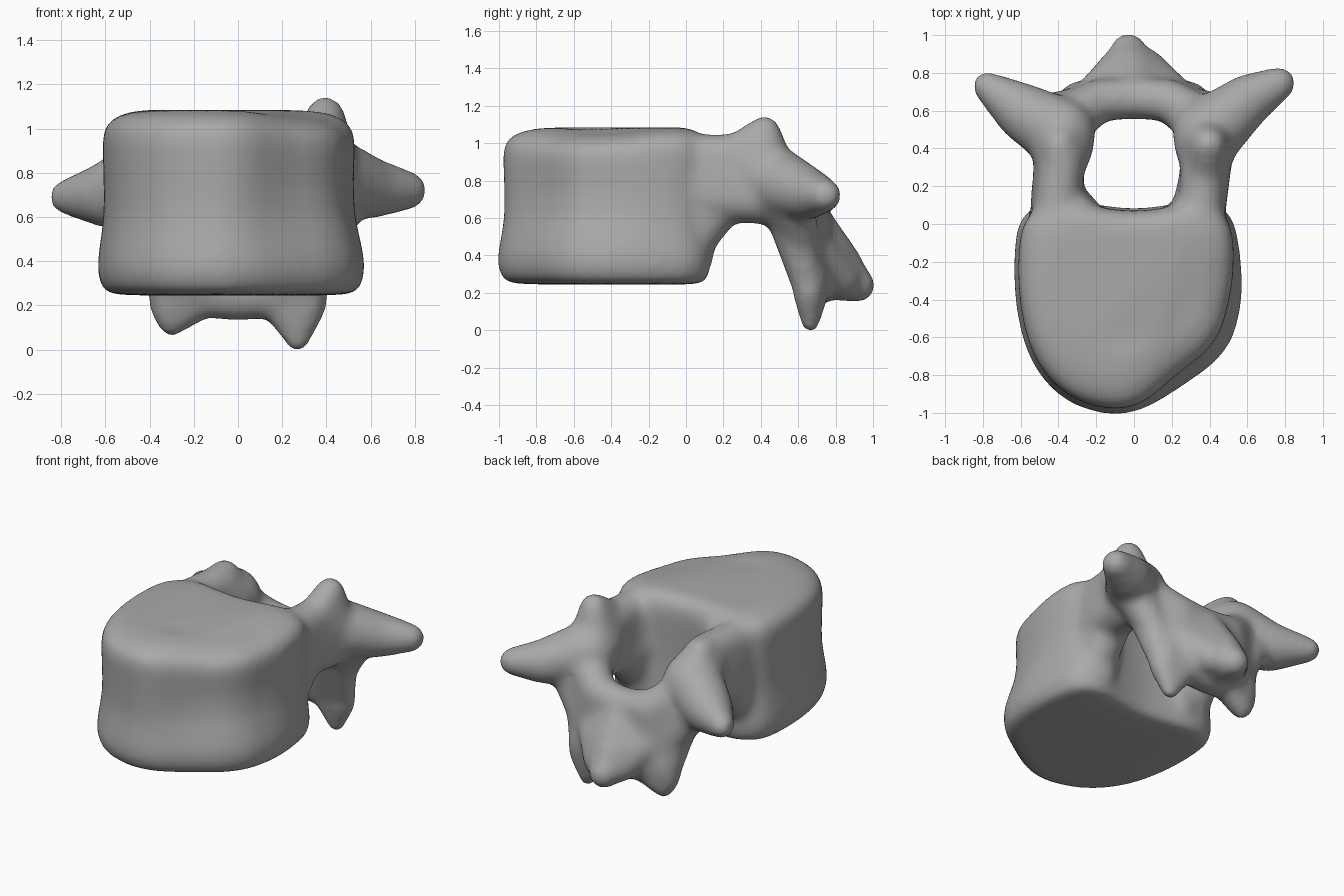
import bpy, bmesh
from mathutils import Vector

old = bpy.data.objects.get("Cube")
if old:
    bpy.data.objects.remove(old, do_unlink=True)

bone = bpy.data.materials.new("grey_bone")
bone.use_nodes = True
bone.diffuse_color = (0.4, 0.4, 0.4, 1)
bone.node_tree.nodes["Principled BSDF"].inputs["Base Color"].default_value = (0.4, 0.4, 0.4, 1)

bm = bmesh.new()


def hull(*balls):
    """Skin a closed convex form over a few balls given as x, y, z, radius."""
    part = bmesh.new()
    for x, y, z, r in balls:
        ball = bmesh.ops.create_icosphere(part, subdivisions=3, radius=r)
        bmesh.ops.translate(part, verts=ball["verts"], vec=(x, y, z))
    result = bmesh.ops.convex_hull(part, input=part.verts)
    loose = {g for g in result["geom_interior"] if isinstance(g, bmesh.types.BMVert)}
    bmesh.ops.delete(part, geom=list(loose), context='VERTS')
    mesh = bpy.data.meshes.new("part")
    part.to_mesh(mesh)
    part.free()
    bm.from_mesh(mesh)
    bpy.data.meshes.remove(mesh)


def rounded(points):
    """Cut the corners of a closed outline."""
    result = []
    for a, b in zip(points, points[1:] + points[:1]):
        result += [a.lerp(b, 0.25), a.lerp(b, 0.75)]
    return result


def ramp(value, start, end):
    """Ease from 0 at start to 1 at end."""
    t = min(max((value - start) / (end - start), 0), 1)
    return t * t * (3 - 2 * t)


# Vertebral body: kidney outline lofted through a waisted profile
outline = [(-0.15, -1.01), (-0.38, -0.93), (-0.55, -0.73), (-0.625, -0.45),
           (-0.635, -0.15), (-0.6, 0.05), (-0.42, 0.14), (-0.2, 0.1),
           (0, 0.075), (0.2, 0.1), (0.38, 0.14), (0.52, 0.05),
           (0.56, -0.15), (0.575, -0.4), (0.5, -0.68), (0.22, -0.88), (0.03, -0.99)]
outline = rounded(rounded([Vector(p) for p in outline]))
profile = [(0.245, 0.7), (0.25, 0.9), (0.27, 0.97), (0.35, 1.01), (0.43, 1.0),
           (0.53, 0.975), (0.62, 0.96), (0.74, 0.96), (0.85, 0.965), (0.95, 0.97),
           (1.01, 0.95), (1.05, 0.88), (1.075, 0.77), (1.085, 0.6)]
centre = Vector((-0.04, -0.25))
rings = []
for z, scale in profile:
    ring = []
    for p in outline:
        q = centre + (p - centre) * scale
        # The upper front left corner is drawn in and dips
        corner = ramp(q.x, -0.05, 0.35) * ramp(-q.y, 0.0, 0.5)
        lean = 0.04 * corner * ramp(z, 0.4, 0.75)
        dip = 0.035 * corner * ramp(z, 0.8, 1.0)
        ring.append(bm.verts.new((q.x - lean, q.y + lean * 0.7, z - dip)))
    rings.append(ring)
n = len(outline)
for low, high in zip(rings, rings[1:]):
    for i in range(n):
        j = (i + 1) % n
        bm.faces.new((low[j], low[i], high[i], high[j]))
bm.faces.new(rings[0])
bm.faces.new(rings[-1][::-1])

for s in (-1, 1):
    right = s < 0
    px = -0.42 if right else 0.345
    # Pedicle, with fillets where it meets the body and the canal
    hull((px, -0.02, 0.72, 0.13), (px, -0.02, 0.93, 0.12),
         (s * 0.39, 0.4, 0.705, 0.14), (s * 0.38, 0.36, 0.93, 0.12))
    hull((px, 0.03, 0.47, 0.12), (px, 0.19, 0.68, 0.125), (px, 0.0, 0.75, 0.13))
    hull((s * 0.32, 0.03, 0.4, 0.12), (s * 0.32, 0.055, 0.72, 0.14), (s * 0.32, 0.055, 0.92, 0.12))
    # Superior articular process
    peak = 0.97 if right else 1.06
    hull((s * 0.38, 0.42, 0.82, 0.17), (s * 0.38, 0.27, 0.94, 0.11), (s * 0.395, 0.42, peak, 0.09))
    # Transverse process
    middle = (-0.58, 0.59, 0.7, 0.155) if right else (0.6, 0.655, 0.73, 0.14)
    end = (-0.78, 0.73, 0.69, 0.08) if right else (0.77, 0.745, 0.72, 0.09)
    hull((s * 0.39, 0.48, 0.79, 0.19), middle)
    hull(middle, end)
    # Web between transverse process and lamina
    hull((s * 0.38, 0.5, 0.72, 0.15), (s * 0.48, 0.57, 0.68, 0.12), (s * 0.33, 0.63, 0.42, 0.09))
    # Lamina
    hull((s * 0.38, 0.52, 0.74, 0.14), (s * 0.32, 0.65, 0.24, 0.085),
         (s * 0.19, 0.655, 0.625, 0.11), (s * 0.15, 0.68, 0.25, 0.1))
    hull((s * 0.19, 0.655, 0.625, 0.11), (s * 0.2, 0.68, 0.25, 0.1),
         (0, 0.665, 0.6, 0.11), (0, 0.69, 0.235, 0.11))
    # Inferior articular process
    tip = (-0.3, 0.665, 0.125, 0.07) if right else (0.27, 0.665, 0.03, 0.05)
    hull((s * 0.29, 0.66, 0.28, 0.1), (s * 0.32, 0.655, 0.2, 0.085),
         (s * 0.18, 0.68, 0.22, 0.09), tip)
    # Spinous process flank
    hull((s * 0.2, 0.7, 0.4, 0.1), (0, 0.69, 0.6, 0.09), (0, 0.755, 0.475, 0.105),
         (s * 0.08 - 0.01, 0.83, 0.27, 0.1), (-0.02, 0.85, 0.35, 0.1))

# Spinous process tip
hull((-0.02, 0.8, 0.31, 0.15), (-0.03, 0.92, 0.24, 0.095))

bmesh.ops.recalc_face_normals(bm, faces=bm.faces)
mesh = bpy.data.meshes.new("vertebra")
bm.to_mesh(mesh)
bm.free()
mesh.materials.append(bone)
vertebra = bpy.data.objects.new("vertebra", mesh)
bpy.context.collection.objects.link(vertebra)

# Fuse the parts into one soft surface
remesh = vertebra.modifiers.new("fuse", 'REMESH')
remesh.mode = 'VOXEL'
remesh.voxel_size = 0.02
remesh.use_smooth_shade = True
soften = vertebra.modifiers.new("soften", 'SMOOTH')
soften.factor = 0.5
soften.iterations = 28
